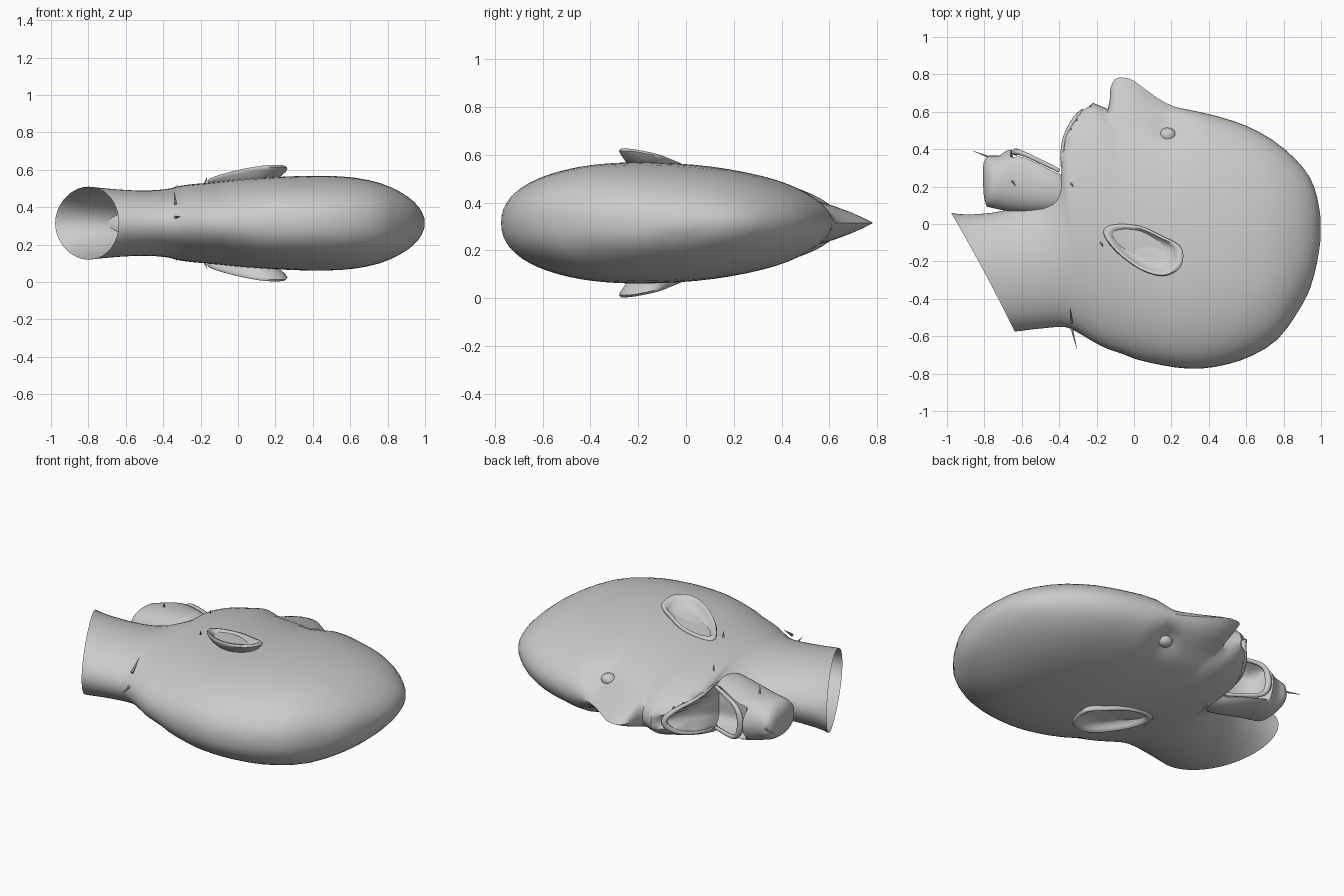
import bpy, bmesh, math
from mathutils import Vector, Matrix

if "Cube" in bpy.data.objects:
    bpy.data.objects.remove(bpy.data.objects["Cube"])

MID = 0.315  # height of the symmetry plane
skin = bpy.data.materials.new("grey_skin")
skin.diffuse_color = (0.6, 0.6, 0.6, 1)
skin.use_nodes = True
skin.node_tree.nodes["Principled BSDF"].inputs["Base Color"].default_value = skin.diffuse_color


def finish(name, bm, angle=50):
    bmesh.ops.recalc_face_normals(bm, faces=bm.faces)
    me = bpy.data.meshes.new(name)
    bm.to_mesh(me)
    bm.free()
    for p in me.polygons:
        p.use_smooth = True
    me.set_sharp_from_angle(angle=math.radians(angle))
    me.materials.append(skin)
    ob = bpy.data.objects.new(name, me)
    bpy.context.collection.objects.link(ob)


def smooth_rows(rows, steps):
    """Catmull-Rom interpolation between station rows."""
    out = []
    for i in range(len(rows) - 1):
        p0, p1 = rows[max(i - 1, 0)], rows[i]
        p2, p3 = rows[i + 1], rows[min(i + 2, len(rows) - 1)]
        for k in range(steps):
            t = k / steps
            out.append([0.5 * (2 * b + (c - a) * t + (2 * a - 5 * b + 4 * c - d) * t * t
                               + (3 * b - a - 3 * c + d) * t ** 3)
                        for a, b, c, d in zip(p0, p1, p2, p3)])
    return out + [list(rows[-1])]


def bridge(bm, rings):
    n = len(rings[0])
    for a, b in zip(rings, rings[1:]):
        for j in range(n):
            k = (j + 1) % n
            bm.faces.new((a[j], a[k], b[k], b[j]))


def loft(rows, shape, mouth_width, steps=2, count=64):
    """Row: front x, front y, back x, back y, half width, hollow (+) or ridge (-)."""
    bm = bmesh.new()
    rings = []
    for fx, fy, bx, by, w, dent in smooth_rows(rows, steps):
        f, b = Vector((fx, fy)), Vector((bx, by))
        n_front, n_back, widest = shape(fx)
        centre = b.lerp(f, widest)
        direction = (f - b).normalized()
        ring = []
        for j in range(count):
            a = 2 * math.pi * j / count
            c, s = math.cos(a), math.sin(a)
            n = n_front if c > 0 else n_back
            u = abs(c) ** (2 / n)
            v = math.copysign(abs(s) ** (2 / n), s)
            p = centre.lerp(f if c > 0 else b, u)
            if c > 0 and dent > 0:      # mouth hollow with a lip edge
                p -= direction * dent * max(0, 1 - (v / mouth_width(fy)) ** 4)
            elif c > 0:                 # nose ridge
                p -= direction * dent * max(0, 1 - abs(v) / .42) ** .9
            ring.append(bm.verts.new((p.x, p.y, MID + w * v)))
        rings.append(ring)
    bridge(bm, rings)
    bm.faces.new(rings[-1])
    return bm


def head_shape(x):
    k = min(1, max(0, (x + .6) / .7))
    return 1.95 + .08 * k, 2 + .25 * k, .5 - .08 * k


# Skull, face, nose and open neck
head_rows = [
    (-1.0, .06, -.66, -.575, .195, 0), (-.88, .05, -.61, -.57, .188, 0),
    (-.65, .08, -.46, -.555, .175, 0), (-.5, .17, -.37, -.55, .177, 0),
    (-.405, .40, -.31, -.575, .187, .22), (-.41, .51, -.25, -.61, .196, .26),
    (-.345, .585, -.18, -.65, .207, .18), (-.275, .622, -.12, -.675, .213, .06),
    (-.22, .648, -.06, -.695, .219, 0), (-.14, .615, -.01, -.715, .226, 0),
    (-.115, .60, .02, -.725, .229, -.12), (-.085, .595, .045, -.732, .232, -.18),
    (-.04, .59, .07, -.738, .235, -.193), (.01, .585, .1, -.745, .238, -.182),
    (.12, .575, .18, -.76, .244, -.105), (.21, .575, .25, -.77, .248, -.055),
    (.30, .61, .36, -.773, .252, 0), (.45, .575, .5, -.75, .253, 0),
    (.6, .525, .64, -.70, .243, 0), (.74, .45, .77, -.615, .215, 0),
    (.86, .35, .87, -.48, .168, 0), (.94, .25, .94, -.35, .115, 0),
    (.98, .14, .98, -.2, .065, 0), (.998, .03, .998, -.08, .02, 0)]
bm = loft(head_rows, head_shape,
          lambda y: .7 * max(.2, 1 - (max(0, y - .42) / .22) ** 2))
for v in bm.verts:
    # Sunken eye sockets
    side = 1 if v.co.z > MID else -1
    d = (v.co - Vector((.19, .52, MID + side * .12))).length
    k = .035 * math.exp(-(d / .07) ** 2)
    v.co.y -= k * .6
    v.co.z -= side * k * .7
    # Bowed neck rim
    across = (v.co.x + .83) * .34 - (v.co.y + .257) * .635
    rim = (Vector((v.co.x + 1, v.co.y - .06)).dot(Vector((.635, .34)))) / .72
    if rim < .12:
        t = min(1, abs(across) / .52)
        v.co.x += .03 * (1 - t * t) * (1 - max(0, rim) / .12)
finish("head_and_neck", bm)

# Dropped lower jaw with hollow mouth floor
jaw_rows = [
    (-.33, .28, -.33, .03, .13, .05), (-.42, .325, -.44, .04, .158, .11),
    (-.52, .385, -.56, .05, .145, .16), (-.605, .42, -.66, .065, .13, .14),
    (-.655, .40, -.73, .08, .122, 0), (-.72, .365, -.775, .09, .112, 0),
    (-.775, .365, -.79, .10, .092, 0), (-.803, .33, -.803, .15, .055, 0),
    (-.808, .28, -.806, .2, .02, 0)]
finish("lower_jaw", loft(jaw_rows, lambda x: (2.3, 2.3, .5), lambda y: .8))


def ball(name, loc, scale):
    bm = bmesh.new()
    bmesh.ops.create_uvsphere(bm, u_segments=16, v_segments=10, radius=1)
    bm.transform(Matrix.Translation(loc) @ Matrix.Diagonal((*scale, 1)))
    finish(name, bm)


# Ear: rings follow one outline, from the root over the rim into the bowl
ear_points = [(-.165, -.045), (-.11, -.003), (.03, -.01), (.16, -.068), (.25, -.12),
              (.262, -.195), (.23, -.25), (.15, -.28), (.03, -.243), (-.10, -.145)]
closed = ear_points[-1:] + ear_points + ear_points[:2]
ear_outline = smooth_rows(closed, 3)[3:-4]


def ear(name, side):
    bm = bmesh.new()
    cx, cy = .05, -.135
    rings = []
    for scale, lift in ((.55, -.07), (.8, -.045), (.96, -.018), (1, -.006), (.96, .004),
                        (.88, .004), (.8, -.01), (.7, -.026), (.5, -.036), (.25, -.03)):
        ring = []
        for x, y in ear_outline:
            dx, dy = (x - cx) * scale, (y - cy) * scale
            z = min(.583 + .1 * dx - .2 * dy, .622) + lift
            ring.append(bm.verts.new((cx + dx, cy + dy, MID + side * (z - MID))))
        rings.append(ring)
    bridge(bm, rings)
    bm.faces.new(rings[-1])
    finish(name, bm, 60)


for side, label in ((1, "upper"), (-1, "lower")):
    ear(label + "_ear", side)
    ball(label + "_eyeball", (.18, .475, MID + side * .085), (.045, .04, .035))
    ball(label + "_nostril_wing", (-.085, .63, MID + side * .032), (.03, .04, .025))


# Lips as tapered tubes running from corner to corner
def lip(name, half, radius):
    cu = bpy.data.curves.new(name, 'CURVE')
    cu.dimensions = '3D'
    cu.bevel_depth = radius
    cu.bevel_resolution = 2
    cu.resolution_u = 5
    cu.use_fill_caps = True
    pts = [(x, y, MID + z) for x, y, z in half]
    pts += [(x, y, MID - z) for x, y, z in reversed(half[:-1])]
    sp = cu.splines.new('NURBS')
    sp.points.add(len(pts) - 1)
    for p, co in zip(sp.points, pts):
        p.co = (*co, 1)
        p.radius = .4 + .6 * (1 - abs(co[2] - MID) / .14)
    sp.use_endpoint_u = True
    sp.order_u = 3
    cu.materials.append(skin)
    bpy.context.collection.objects.link(bpy.data.objects.new(name, cu))


lip("lower_lip", [(-.40, .285, .122), (-.5, .335, .115), (-.61, .385, .095), (-.64, .385, 0)], .022)
lip("upper_lip", [(-.385, .31, .125), (-.39, .43, .105), (-.32, .565, .07), (-.26, .61, 0)], .018)


# Stray hairs as thin spikes
def spike(name, base, tip):
    base, tip = Vector(base), Vector(tip)
    axis = tip - base
    bm = bmesh.new()
    bmesh.ops.create_cone(bm, cap_ends=True, segments=6, radius1=.009, radius2=.001,
                          depth=axis.length)
    rot = axis.to_track_quat('Z', 'Y').to_matrix().to_4x4()
    bm.transform(Matrix.Translation((base + tip) / 2) @ rot)
    finish(name, bm)


spike("chin_hair", (-.74, .345, MID), (-.86, .39, MID))
spike("nape_hair", (-.34, -.53, .345), (-.305, -.67, .35))
spike("neck_hair", (-.335, -.53, .42), (-.34, -.45, .48))
for side, label in ((1, "upper"), (-1, "lower")):
    for part, x, y, z in (("cheek", -.345, .23, .15), ("jaw", -.655, .235, .11),
                          ("temple", -.185, -.09, .19)):
        spike(f"{label}_{part}_hair", (x, y, MID + side * z),
              (x + .02, y - .03, MID + side * (z + .055)))
